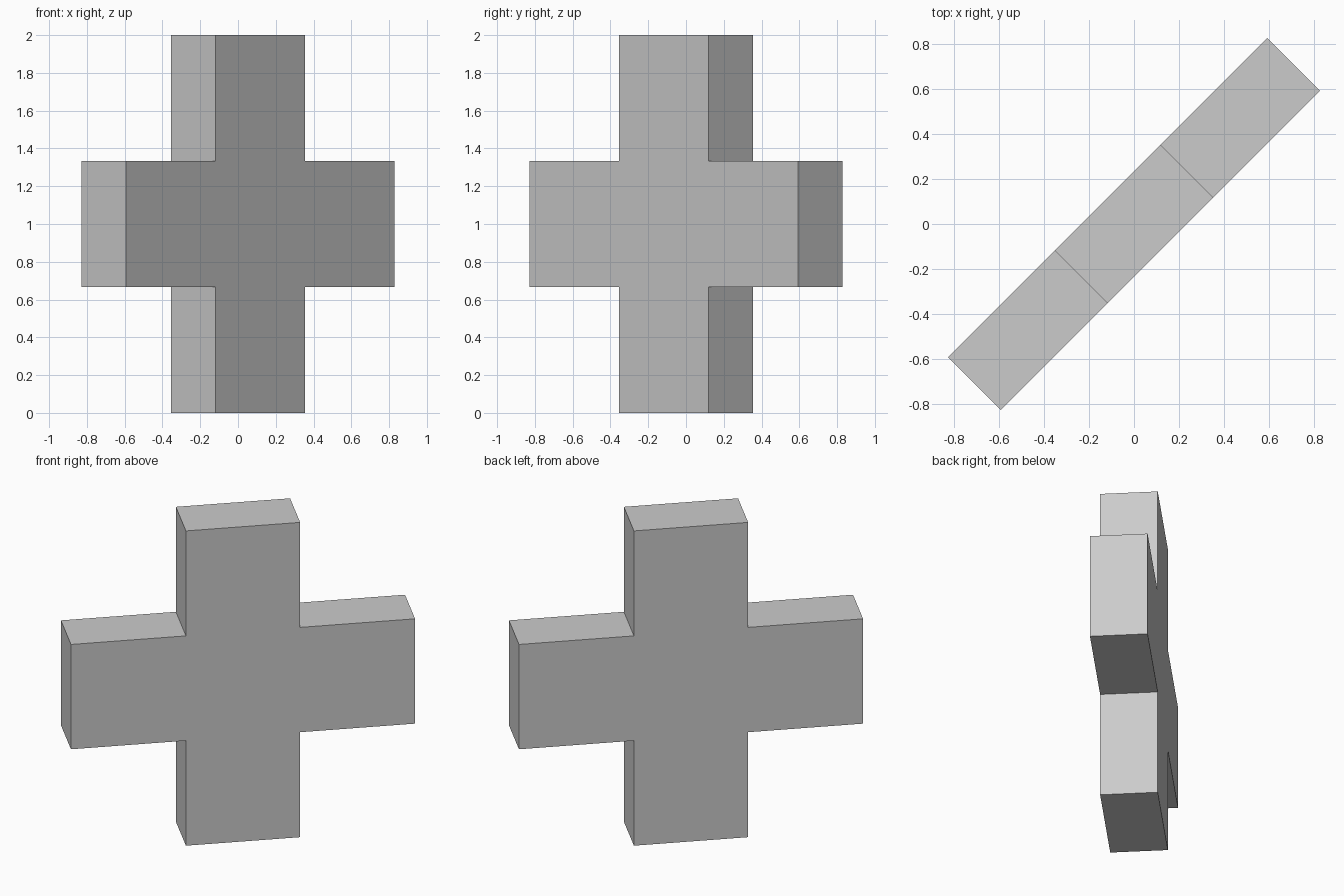
import bpy, bmesh, math
from mathutils import Matrix

cube = bpy.data.objects.get("Cube")
if cube:
    bpy.data.objects.remove(cube, do_unlink=True)

# Plain light grey
grey = bpy.data.materials.new("light_grey")
grey.use_nodes = True
colour = (0.6, 0.6, 0.6, 1)
grey.diffuse_color = colour
grey.node_tree.nodes["Principled BSDF"].inputs["Base Color"].default_value = colour

ARM, HALF, THICK = 1.006, 0.334, 0.333   # arm reach, half arm width, depth
TOP, HALF_Z = 1.0, 0.333                 # vertical reach, half bar height

# Cross outline: one corner pattern mirrored into the four quadrants
outline = []
for sx, sz in ((1, 1), (-1, 1), (-1, -1), (1, -1)):
    corner = [(ARM, HALF_Z), (HALF, HALF_Z), (HALF, TOP)]
    if sx * sz < 0:
        corner.reverse()
    outline += [(sx * x, sz * z) for x, z in corner]

# Extrude the outline through its depth
bm = bmesh.new()
face = bm.faces.new([bm.verts.new((x, -THICK / 2, z)) for x, z in outline])
result = bmesh.ops.extrude_face_region(bm, geom=[face], use_keep_orig=True)
moved = [v for v in result["geom"] if isinstance(v, bmesh.types.BMVert)]
bmesh.ops.translate(bm, verts=moved, vec=(0, THICK, 0))
bmesh.ops.recalc_face_normals(bm, faces=bm.faces)

# Turn diagonally and stand on the ground
bm.transform(Matrix.Translation((0, 0, TOP)) @ Matrix.Rotation(math.radians(45), 4, "Z"))

mesh = bpy.data.meshes.new("cross_block")
bm.to_mesh(mesh)
bm.free()
mesh.materials.append(grey)
bpy.context.collection.objects.link(bpy.data.objects.new("cross_block", mesh))
